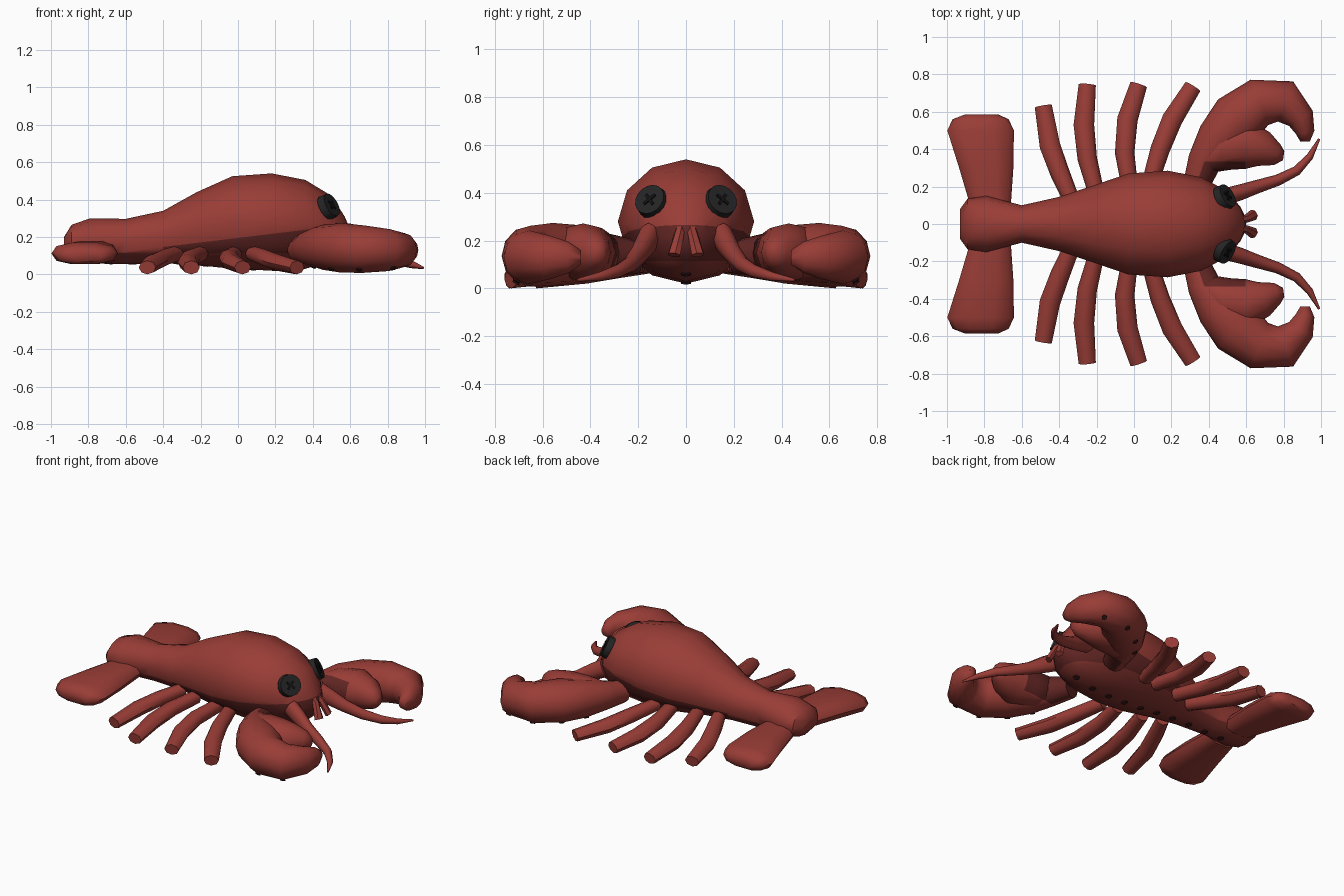
import bpy, bmesh, math
from mathutils import Vector

cube = bpy.data.objects.get("Cube")
if cube:
    bpy.data.objects.remove(cube, do_unlink=True)


def material(name, rgb):
    m = bpy.data.materials.new(name)
    m.use_nodes = True
    m.diffuse_color = (*rgb, 1)
    bsdf = m.node_tree.nodes["Principled BSDF"]
    bsdf.inputs["Base Color"].default_value = (*rgb, 1)
    bsdf.inputs["Roughness"].default_value = 0.8
    return m


RED = material("shell red", (0.32, 0.046, 0.037))
BELLY = material("belly red", (0.23, 0.034, 0.028))
DARK = material("shaded dark red", (0.12, 0.019, 0.017))
SPOT = material("spot maroon", (0.045, 0.01, 0.01))
GREY = material("button charcoal", (0.018, 0.018, 0.019))
BLACK = material("thread black", (0.006, 0.006, 0.006))


def finish(bm, name, mats, angle=40):
    bmesh.ops.recalc_face_normals(bm, faces=bm.faces)
    me = bpy.data.meshes.new(name)
    bm.to_mesh(me)
    bm.free()
    for m in mats:
        me.materials.append(m)
    for p in me.polygons:
        p.use_smooth = True
    me.set_sharp_from_angle(angle=math.radians(angle))
    ob = bpy.data.objects.new(name, me)
    bpy.context.collection.objects.link(ob)
    return ob


def loft(sections, sides=8, axis=None, flip=1, power=1.0):
    """Closed skin over sections of (x, y, z, half width, half height)."""
    bm = bmesh.new()
    pts = [Vector(s[:3]) for s in sections]
    rings = []
    for i, s in enumerate(sections):
        t = axis or (pts[min(i + 1, len(pts) - 1)] - pts[max(i - 1, 0)]).normalized()
        side = t.cross(Vector((0, 0, 1))).normalized()
        up = side.cross(t)
        ring = []
        for k in range(sides):
            a = math.tau * k / sides
            c, n = math.cos(a), math.sin(a)
            c = math.copysign(abs(c) ** power, c)
            n = math.copysign(abs(n) ** power, n)
            p = pts[i] + side * (s[3] * c) + up * (s[4] * n)
            ring.append(bm.verts.new((p.x, p.y * flip, p.z)))
        rings.append(ring)
    for a, b in zip(rings, rings[1:]):
        for k in range(sides):
            j = (k + 1) % sides
            bm.faces.new((a[k], a[j], b[j], b[k]))
    bm.faces.new(rings[0])
    bm.faces.new(rings[-1])
    return bm


def cut(bm, point, normal):
    bmesh.ops.bisect_plane(bm, geom=bm.verts[:] + bm.edges[:] + bm.faces[:],
                           plane_co=point, plane_no=normal)


def aim(ob, centre, normal):
    ob.location = centre
    ob.rotation_mode = 'QUATERNION'
    ob.rotation_quaternion = Vector(normal).to_track_quat('Z', 'Y')


def disc(name, centre, normal, radius, depth, mat, sides=8):
    bm = bmesh.new()
    bmesh.ops.create_cone(bm, cap_ends=True, segments=sides,
                          radius1=radius, radius2=radius * 0.93, depth=depth)
    aim(finish(bm, name, [mat], 30), centre, normal)


# Body: x, half width, bottom, top; a dark band runs between sides and belly
BODY = [(-.93, .08, .13, .20), (-.89, .135, .085, .265), (-.79, .15, .06, .30),
        (-.6, .10, .055, .297), (-.4, .145, .06, .34), (-.22, .205, .05, .44),
        (-.03, .27, .03, .525), (.18, .285, .02, .54), (.36, .25, .03, .505),
        (.5, .175, .07, .42), (.57, .09, .13, .31), (.6, .03, .18, .24)]
bm = loft([(x, 0, (b + t) / 2, w, (t - b) / 2) for x, w, b, t in BODY],
          12, Vector((1, 0, 0)))
cut(bm, (0, 0, .195), (-.12, 0, 1))
cut(bm, (0, 0, .115), (0, 0, 1))
for f in bm.faces:
    c = f.calc_center_median()
    if c.z < .115:
        f.material_index = 1
    elif c.z < .195 + .12 * c.x and c.x > -.5:
        f.material_index = 2
finish(bm, "body", [RED, BELLY, DARK])

# Row of belly spots following the underside
for i in range(10):
    x = .46 - i * .128
    for (x0, _, b0, _), (x1, _, b1, _) in zip(BODY, BODY[1:]):
        if x0 <= x < x1:
            slope = (b1 - b0) / (x1 - x0)
            disc("belly_spot", (x, 0, b0 + slope * (x - x0)), (slope, 0, -1),
                 .022, .006, SPOT)

# Side parts: x, y, z, half width, half height
CLAW = [(.33, .20, .13, .07, .07), (.375, .33, .14, .09, .09),
        (.45, .45, .145, .12, .12), (.55, .555, .142, .15, .132),
        (.67, .65, .135, .13, .127), (.81, .655, .13, .115, .112),
        (.892, .565, .13, .075, .09), (.915, .49, .13, .05, .065),
        (.915, .44, .13, .025, .03)]
FINGER = [(.37, .33, .145, .07, .08), (.47, .405, .15, .125, .115),
          (.60, .43, .15, .135, .122), (.695, .40, .152, .095, .1),
          (.765, .37, .15, .058, .065), (.80, .365, .15, .025, .03)]
ANTENNA = [(.50, .15, .22, .045, .06), (.57, .17, .185, .042, .055),
           (.66, .20, .14, .036, .042), (.77, .235, .10, .03, .035),
           (.87, .285, .072, .026, .028), (.94, .36, .05, .019, .019),
           (.99, .455, .035, .006, .006)]
FAN = [(-.765, .08, .125, .105, .055), (-.79, .30, .12, .145, .06),
       (-.82, .50, .112, .178, .06), (-.82, .56, .105, .15, .052),
       (-.815, .585, .10, .09, .03)]
LEGS = {"rear_leg": [(-.33, .12), (-.395, .27), (-.45, .42), (-.485, .63)],
        "rear_middle_leg": [(-.20, .16), (-.25, .35), (-.268, .53), (-.25, .745)],
        "front_middle_leg": [(-.02, .18), (-.05, .38), (-.035, .56), (.025, .745)],
        "front_leg": [(.08, .20), (.14, .40), (.205, .56), (.315, .735)]}

for flip, label in ((1, "rear_side"), (-1, "front_side")):
    for part, secs in (("claw", CLAW), ("claw_finger", FINGER)):
        bm = loft(secs, 12, flip=flip)
        cut(bm, (0, .335 * flip, 0), (0, 1, 0))
        for f in bm.faces:
            c = f.calc_center_median()
            y = abs(c.y)
            f.material_index = int(y < .335 and c.x < .56 and c.x - y > .07)
        finish(bm, f"{part}_{label}", [RED, DARK], 65)

    # Spots low on the outer curve of the claw
    for i in (2, 3, 4, 5):
        x, y, z, w, h = CLAW[i]
        t = Vector(CLAW[i + 1][:2]) - Vector(CLAW[i - 1][:2])
        t.normalize()
        out = Vector((-t.y, t.x * flip, 0))
        disc(f"claw_spot_{label}",
             Vector((x, y * flip, z - h * .87)) + out * (w * .5),
             out * .5 + Vector((0, 0, -.87)), .017, .007, SPOT)

    finish(loft(ANTENNA, 8, flip=flip), f"antenna_{label}", [RED], 60)
    finish(loft(FAN, 10, Vector((0, 1, 0)), flip, .8), f"tail_fan_{label}", [RED], 50)

    # Legs slope down to a blunt, narrower foot
    for name, path in LEGS.items():
        secs = [(x, y, z, w, h) for (x, y), z, w, h in
                zip(path, (.11, .09, .065, .037),
                    (.043, .052, .055, .046), (.042, .045, .045, .037))]
        finish(loft(secs, 8, flip=flip), f"{name}_{label}", [RED], 50)

    # Short mouth feelers hanging from the face
    feeler = [(.55, .02, .27, .018, .018), (.60, .028, .23, .022, .02),
              (.64, .05, .14, .03, .022)]
    finish(loft(feeler, 6, flip=flip), f"mouth_feeler_{label}", [RED], 50)

    # Button eye with raised rim and crossed thread
    n = Vector((.78, .45 * flip, .45)).normalized()
    c = Vector((.485, .143 * flip, .363))
    disc(f"button_eye_{label}", c, n, .071, .04, GREY, 16)
    bm = bmesh.new()
    outer, inner = [], []
    for k in range(16):
        a = math.tau * k / 16
        for r, ring in ((.067, outer), (.053, inner)):
            ring.append(bm.verts.new((r * math.cos(a), r * math.sin(a), 0)))
    for k in range(16):
        j = (k + 1) % 16
        bm.faces.new((outer[k], outer[j], inner[j], inner[k]))
    bmesh.ops.solidify(bm, geom=bm.faces[:], thickness=.009)
    aim(finish(bm, f"button_rim_{label}", [GREY], 30), c + n * .023, n)
    for turn in (45, 135):
        bm = bmesh.new()
        bmesh.ops.create_cube(bm, size=1)
        bmesh.ops.scale(bm, vec=(.062, .013, .008), verts=bm.verts)
        a = math.radians(turn)
        for v in bm.verts:
            x, y = v.co.x, v.co.y
            v.co.x = x * math.cos(a) - y * math.sin(a)
            v.co.y = x * math.sin(a) + y * math.cos(a)
        aim(finish(bm, f"button_thread_{label}", [BLACK]), c + n * .022, n)
